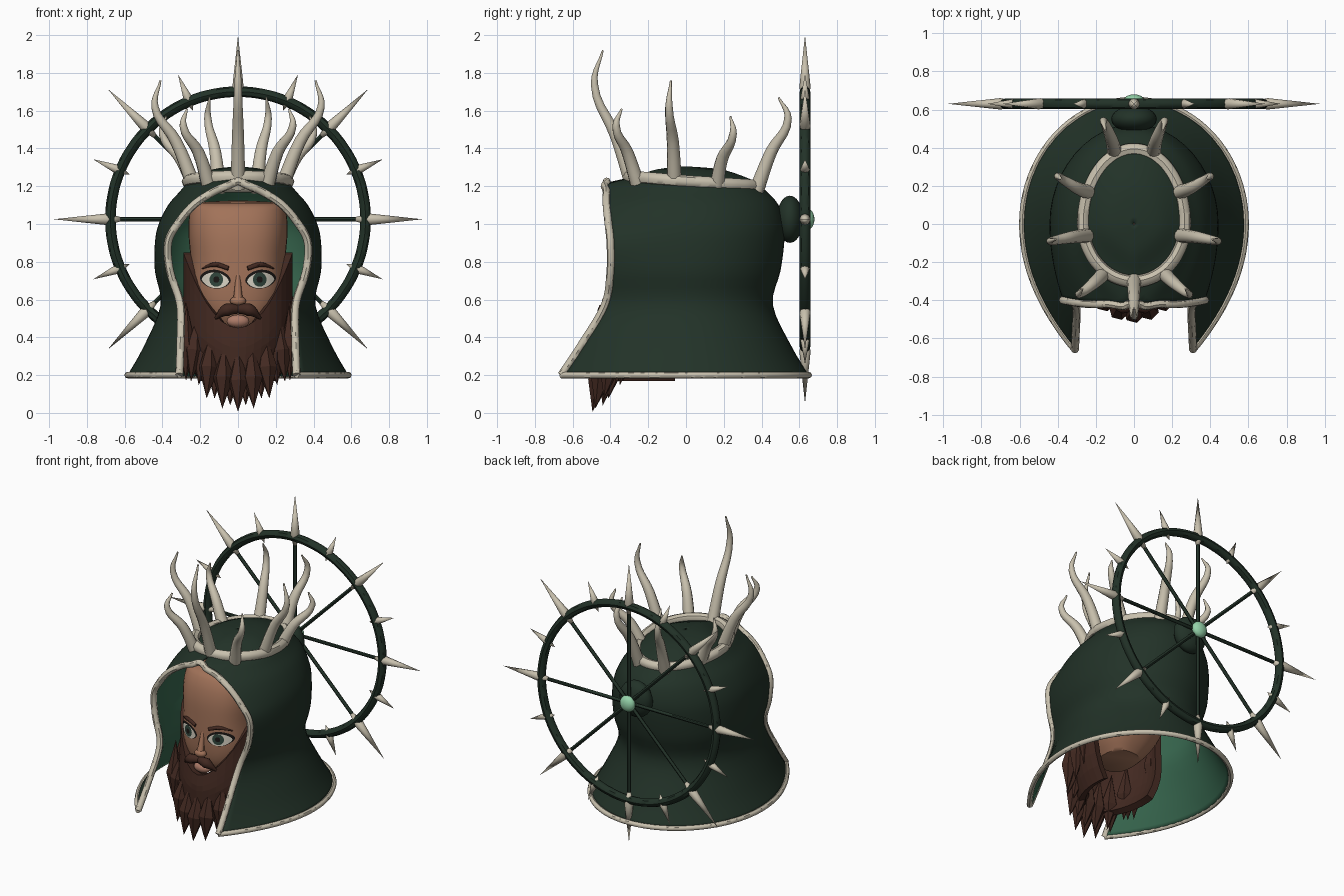
import bpy, bmesh, math
from mathutils import Vector

cube = bpy.data.objects.get("Cube")
if cube:
    bpy.data.objects.remove(cube)


def material(name, r, g, b):
    m = bpy.data.materials.new(name)
    m.use_nodes = True
    m.diffuse_color = (r, g, b, 1)
    bsdf = next(n for n in m.node_tree.nodes if n.type == 'BSDF_PRINCIPLED')
    bsdf.inputs["Base Color"].default_value = (r, g, b, 1)
    bsdf.inputs["Roughness"].default_value = 0.7
    return m


GREEN = material("dark green", .016, .032, .021)
LINING = material("lining green", .04, .14, .08)
BONE = material("bone", .58, .53, .42)
SKIN = material("skin", .36, .17, .10)
HAIR = material("dark brown hair", .055, .022, .015)
JEWEL = material("pale green", .3, .65, .4)
WHITE = material("eye white", .7, .66, .56)
IRIS = material("iris green", .03, .06, .045)
BLACK = material("lash black", .01, .008, .007)
LIP = material("lip", .42, .2, .14)


def finish(name, bm, mats, smooth=True):
    me = bpy.data.meshes.new(name)
    bm.to_mesh(me)
    bm.free()
    ob = bpy.data.objects.new(name, me)
    bpy.context.collection.objects.link(ob)
    for m in mats:
        me.materials.append(m)
    if smooth:
        shade(ob)
    return ob


def shade(ob):
    bpy.ops.object.select_all(action='DESELECT')
    ob.select_set(True)
    bpy.context.view_layer.objects.active = ob
    bpy.ops.object.shade_smooth_by_angle(angle=math.radians(45))


def refine(rows, n=4):
    """Catmull-Rom between the rows of a profile table."""
    out = []
    for i in range(len(rows) - 1):
        a, b, c, d = (Vector(rows[min(max(k, 0), len(rows) - 1)]) for k in range(i - 1, i + 3))
        for s in range(n):
            t = s / n
            out.append((2 * b + (c - a) * t + (2 * a - 5 * b + 4 * c - d) * t * t
                        + (3 * b - a - 3 * c + d) * t ** 3) / 2)
    return out + [Vector(rows[-1])]


def loft(name, rows, mats, cap=False, smooth=True):
    bm = bmesh.new()
    vs = [[bm.verts.new(p) for p in row] for row in rows]
    for lo, hi in zip(vs, vs[1:]):
        for j in range(len(lo) - 1):
            bm.faces.new((lo[j], lo[j + 1], hi[j + 1], hi[j]))
    bmesh.ops.remove_doubles(bm, verts=bm.verts, dist=.0005)
    if cap:
        bmesh.ops.holes_fill(bm, edges=bm.edges, sides=0)
    return finish(name, bm, mats, smooth)


def tube(name, pts, radius, mat, taper=None, closed=False, sides=2):
    cu = bpy.data.curves.new(name, 'CURVE')
    cu.dimensions = '3D'
    cu.bevel_depth, cu.bevel_resolution, cu.resolution_u = radius, sides, 5
    cu.use_fill_caps = True
    sp = cu.splines.new('BEZIER')
    sp.bezier_points.add(len(pts) - 1)
    sp.use_cyclic_u = closed
    for i, (bp, p) in enumerate(zip(sp.bezier_points, pts)):
        bp.co = p
        bp.handle_left_type = bp.handle_right_type = 'AUTO'
        bp.radius = taper[i] if taper else 1
    ob = bpy.data.objects.new(name, cu)
    bpy.context.collection.objects.link(ob)
    cu.materials.append(mat)
    bpy.ops.object.select_all(action='DESELECT')
    ob.select_set(True)
    bpy.context.view_layer.objects.active = ob
    bpy.ops.object.convert(target='MESH')
    shade(bpy.context.object)


def spindle(bm, p0, p1, r, fat, sides):
    """Double-pointed spike, widest at the fraction fat of its length."""
    p0, p1 = Vector(p0), Vector(p1)
    d = p1 - p0
    u = d.orthogonal().normalized()
    w = d.normalized().cross(u)
    ring = [bm.verts.new(p0 + d * fat + r * (u * math.cos(a) + w * math.sin(a)))
            for a in (math.tau * k / sides for k in range(sides))]
    a, b = bm.verts.new(p0), bm.verts.new(p1)
    for k in range(sides):
        v, x = ring[k], ring[(k + 1) % sides]
        bm.faces.new((v, x, b))
        bm.faces.new((x, v, a))


def ball(name, loc, size, mat):
    bm = bmesh.new()
    bmesh.ops.create_uvsphere(bm, u_segments=20, v_segments=12, radius=1)
    for v in bm.verts:
        v.co = Vector(loc) + v.co * Vector(size)
    finish(name, bm, [mat])


# Hood: height, side half width, back depth, opening half width, opening depth
levels = refine([
    (.20, .585, .65, .31, -.66), (.35, .50, .56, .305, -.56), (.57, .41, .46, .305, -.43),
    (.75, .44, .50, .36, -.40), (.90, .44, .52, .37, -.40), (1.0, .42, .52, .32, -.41),
    (1.1, .37, .49, .235, -.42), (1.17, .31, .43, .13, -.42), (1.215, .27, .38, .03, -.42),
    (1.25, .22, .31, 0, -.28), (1.29, .13, .18, 0, -.15), (1.305, .005, .005, 0, -.005)])


def hood_row(l):
    z, xs, yb, xe, ye = l
    xe = max(xe, 0)
    half = [(xe + (xs - xe) * (1 - s * s), ye * s) for s in (1 - k / 12 for k in range(12))]
    half += [(xs * math.cos(a), yb * math.sin(a)) for a in (math.pi / 2 * k / 12 for k in range(13))]
    return [(x, y, z) for x, y in half] + [(-x, y, z) for x, y in half[-2::-1]]


rows = [hood_row(l) for l in levels]
hood = loft("hood", rows, [GREEN, LINING])
sol = hood.modifiers.new("lining", 'SOLIDIFY')
sol.thickness, sol.offset, sol.material_offset = .015, -1, 1

# Bone trim on the hem and the face opening
edge = [r[0] for r, l in zip(rows, levels) if l[3] > .02]
mirror = [(-x, y, z) for x, y, z in edge]
tube("opening_trim", edge + [(0, -.42, 1.225)] + mirror[::-1], .021, BONE)
tube("hem_trim", rows[0], .017, BONE)

# Crown band and horns
tube("crown_band", [(.265 * math.cos(a), (.39 if math.sin(a) > 0 else .3) * math.sin(a),
                     1.225 - .025 * math.sin(a)) for a in (math.tau * k / 24 for k in range(24))],
     .033, BONE, closed=True)


def horn(name, base, mid, bend, tip):
    tube(name, [base, mid, bend, tip], .04, BONE, (1, .8, .5, .12), sides=3)


horn("front_horn", (0, -.28, 1.19), (0, -.37, 1.46), (0, -.485, 1.74), (0, -.44, 1.92))
for s, side in ((1, "left"), (-1, "right")):
    horn(side + "_brow_horn", (s * .15, -.25, 1.19), (s * .21, -.31, 1.38),
         (s * .29, -.37, 1.52), (s * .27, -.34, 1.61))
    horn(side + "_temple_horn", (s * .23, -.06, 1.19), (s * .33, -.07, 1.44),
         (s * .44, -.09, 1.62), (s * .41, -.08, 1.76))
    horn(side + "_rear_side_horn", (s * .22, .16, 1.18), (s * .30, .19, 1.34),
         (s * .40, .25, 1.48), (s * .38, .235, 1.57))
    horn(side + "_back_horn", (s * .10, .37, 1.17), (s * .12, .45, 1.38),
         (s * .16, .54, 1.56), (s * .15, .49, 1.67))

# Spiked wheel behind the hood
CZ, WY = 1.025, .63


def polar(a, r):
    return (r * math.sin(a), WY, CZ + r * math.cos(a))


tube("wheel_rim", [polar(math.tau * k / 32, .675) for k in range(32)], .028, GREEN, closed=True)
bm = bmesh.new()
for k in range(16):
    a = math.tau * k / 16
    if k % 2:
        spindle(bm, polar(a, .62), polar(a, .83), .026, .3, 8)
    else:
        spindle(bm, polar(a, .57), polar(a, .975), .03, .32, 8)
        tube("wheel_spoke", [polar(a, 0), polar(a, .66)], .012, GREEN)
finish("wheel_spikes", bm, [BONE])
ball("wheel_mount", (0, .55, 1.025), (.12, .07, .125), GREEN)
ball("wheel_hub", (0, .645, 1.025), (.055, .035, .055), JEWEL)

# Head: height, half width, front depth, back depth
head = refine([(.42, .12, -.30, -.02), (.5, .19, -.37, .05), (.62, .245, -.395, .12),
               (.8, .25, -.395, .16), (.95, .262, -.385, .16), (1.06, .255, -.35, .13),
               (1.11, .22, -.29, .07), (1.125, .01, -.12, -.1)])


def head_point(l, a):
    z, rx, yf, yb = l
    c, s = math.cos(a), math.sin(a)
    x = rx * math.copysign(abs(s) ** .8, s)
    y = (yf + yb) / 2 - (yb - yf) / 2 * math.copysign(abs(c) ** .8, c)
    return (x, y, z)


loft("head", [[head_point(l, math.tau * k / 40) for k in range(41)] for l in head], [SKIN], cap=True)


def face_y(x, z):
    lo, hi = next((p, q) for p, q in zip(head, head[1:]) if q[0] >= z)
    l = lo.lerp(hi, (z - lo[0]) / (hi[0] - lo[0]))
    f = max(0, 1 - (abs(x) / l[1]) ** 2.5)
    return (l[2] + l[3]) / 2 - (l[3] - l[2]) / 2 * f ** .4


def patch(name, cx, cz, rx, rz, lift, mat, sharp=1, tilt=0):
    """Thin plate that follows the face."""
    grid = []
    for ring in (1, .75, .5, .25, .002):
        row = []
        for k in range(25):
            a = math.tau * k / 24
            x = cx + ring * rx * math.cos(a)
            z = cz + ring * rz * math.copysign(abs(math.sin(a)) ** sharp, math.sin(a))
            z += tilt * (x - cx)
            row.append((x, face_y(x, z) - lift, z))
        grid.append(row)
    loft(name, grid, [mat])


for s, side in ((1, "left"), (-1, "right")):
    patch(side + "_lashes", s * .12, .708, .082, .05, .003, BLACK, 1.2, s * .08)
    patch(side + "_eye", s * .12, .702, .072, .042, .005, WHITE, 1.3, s * .08)
    patch(side + "_iris", s * .115, .706, .036, .038, .007, IRIS)
    patch(side + "_pupil", s * .115, .706, .016, .017, .009, BLACK)
    tube(side + "_brow", [(x * s, face_y(x, z) - .002, z) for x, z in
                          ((.05, .765), (.12, .785), (.19, .765))], .013, HAIR, (.9, 1, .3))
    tube(side + "_moustache", [(0, -.425, .55), (s * .06, -.435, .545), (s * .12, -.41, .5)],
         .034, HAIR, (.7, 1, .2))

# Nose and mouth
tube("nose", [(0, -.385, .74), (0, -.402, .66), (0, -.415, .595)], .026, SKIN, (.4, .7, 1))
ball("nose_tip", (0, -.415, .592), (.042, .03, .026), SKIN)
ball("mouth", (0, -.395, .485), (.06, .035, .035), LIP)

# Beard shell, rising along the cheeks
beard_rows = []
for i in range(9):
    row = []
    for k in range(25):
        a = math.radians(-105 + 210 * k / 24)
        s = abs(math.sin(a))
        top = .45 + .4 * (s * s if math.cos(a) > 0 else 1)
        z = .17 + (top - .17) * i / 8
        rx = .29 - .08 * max(0, (.45 - z) / .28) ** 2
        yf = -.41 - .05 * min(1, max(0, (.62 - z) / .25))
        row.append((rx * math.sin(a), -.14 + (yf + .14) * math.cos(a), z))
    beard_rows.append(row)
beard = loft("beard", beard_rows, [HAIR], smooth=False)
sol = beard.modifiers.new("thickness", 'SOLIDIFY')
sol.thickness, sol.offset = .045, -1

# Pointed beard locks in two layers
bm = bmesh.new()
for layer, count in ((0, 7), (1, 6)):
    for k in range(count):
        x = (k - (count - 1) / 2) * .083
        y = -.45 + 2.2 * x * x + .05 * layer
        tip = .005 + 2.6 * x * x + .03 * layer
        spindle(bm, (x * .85, y + .02, tip + .36), (x, y - .045, tip), .055, .55, 6)
for s in (1, -1):
    for y, z in ((-.3, .17), (-.22, .22), (-.14, .3)):
        spindle(bm, (s * .27, y, z + .4), (s * .275, y - .03, z), .05, .55, 6)
finish("beard_locks", bm, [HAIR], smooth=False)
